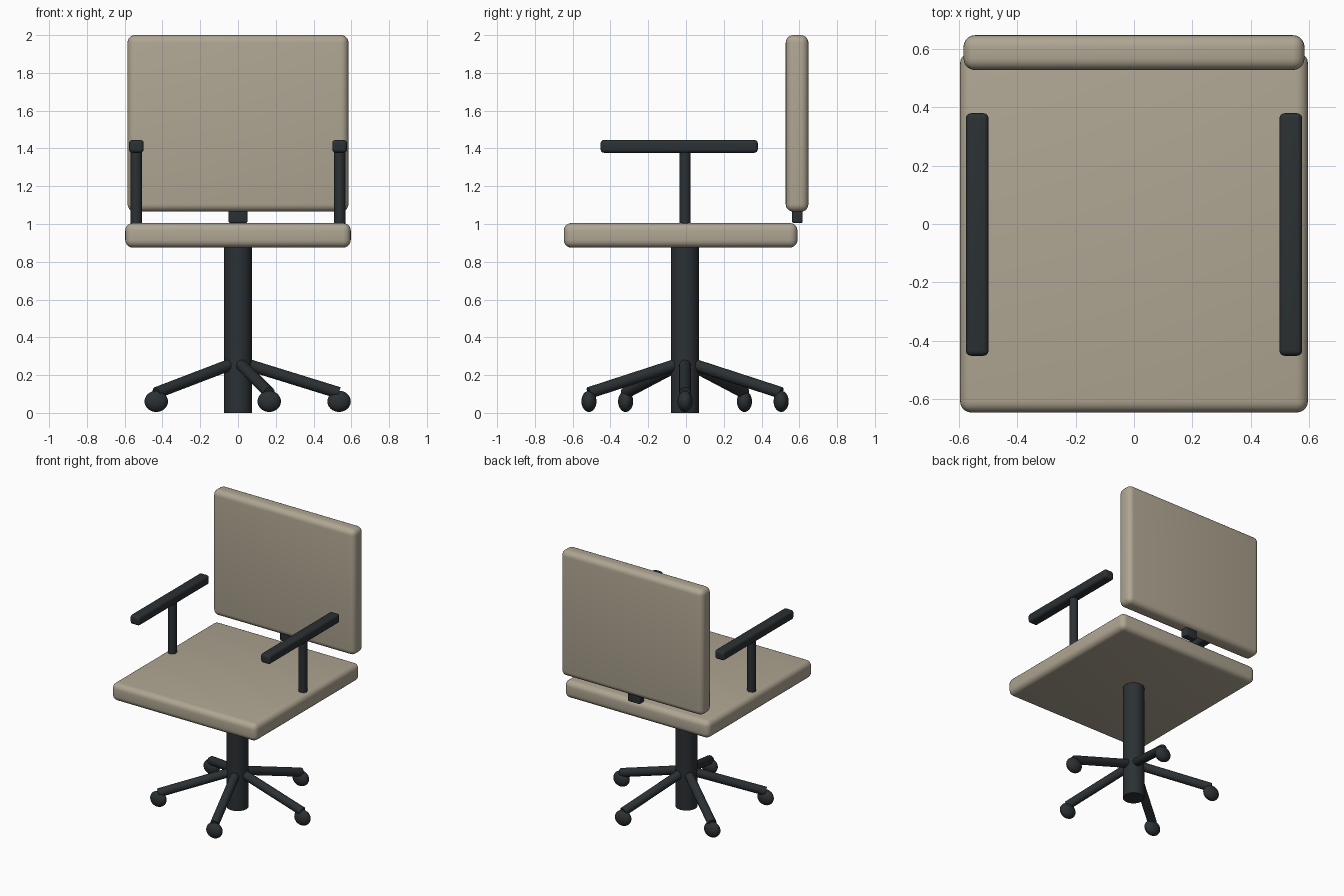
import bpy
from math import sin, cos, radians
from mathutils import Vector

if "Cube" in bpy.data.objects:
    bpy.data.objects.remove(bpy.data.objects["Cube"])


def material(name, color):
    m = bpy.data.materials.new(name)
    m.diffuse_color = color
    m.use_nodes = True
    m.node_tree.nodes["Principled BSDF"].inputs["Base Color"].default_value = m.diffuse_color
    return m


FABRIC = material("beige_fabric", (0.43, 0.38, 0.29, 1))
DARK = material("dark_plastic", (0.024, 0.030, 0.034, 1))
CY = -0.005  # y of the swivel axis


def finish(name, mat):
    o = bpy.context.object
    o.name = name
    o.data.materials.append(mat)
    return o


def rounded_box(name, lo, hi, radius, mat):
    lo, hi = Vector(lo), Vector(hi)
    bpy.ops.mesh.primitive_cube_add(size=1, location=(lo + hi) / 2)
    o = finish(name, mat)
    o.scale = hi - lo
    bpy.ops.object.transform_apply(location=False, rotation=False, scale=True)
    b = o.modifiers.new("bevel", 'BEVEL')
    b.width = radius
    b.segments = 5
    bpy.ops.object.modifier_apply(modifier="bevel")
    bpy.ops.object.shade_smooth_by_angle(angle=radians(35))
    return o


def rod(name, a, b, radius, mat, sides=32):
    a, b = Vector(a), Vector(b)
    d = b - a
    bpy.ops.mesh.primitive_cylinder_add(
        vertices=sides, radius=radius, depth=d.length, location=(a + b) / 2,
        rotation=d.to_track_quat('Z', 'Y').to_euler())
    bpy.ops.object.shade_smooth_by_angle(angle=radians(35))
    return finish(name, mat)


# Cushions and the bracket joining them
rounded_box("seat", (-0.597, -0.647, 0.875), (0.597, 0.59, 1.005), 0.04, FABRIC)
rounded_box("backrest", (-0.585, 0.528, 1.065), (0.585, 0.648, 2.0), 0.04, FABRIC)
rounded_box("back_bracket", (-0.05, 0.562, 1.005), (0.05, 0.618, 1.10), 0.01, DARK)

# Armrests on posts
for side, s in (("left", -1), ("right", 1)):
    x = 0.538 * s
    rod(side + "_arm_post", (x, CY, 0.99), (x, CY, 1.40), 0.03, DARK)
    rounded_box(side + "_arm_pad", (x - 0.039, -0.452, 1.377),
                (x + 0.039, 0.38, 1.445), 0.018, DARK)

# Central column
rod("column", (0, CY, 0), (0, CY, 0.89), 0.074, DARK, 48)

# Five-spoke base with casters
for i in range(5):
    a = radians(72 * i)
    c, s = cos(a), sin(a)
    rod(f"base_leg_{i + 1}", (0.03 * c, CY + 0.03 * s, 0.262),
        (0.534 * c, CY + 0.534 * s, 0.106), 0.031, DARK, 24)
    bpy.ops.mesh.primitive_uv_sphere_add(
        segments=32, ring_count=16, radius=1,
        location=(0.535 * c, CY + 0.535 * s, 0.061))
    w = finish(f"caster_{i + 1}", DARK)
    w.scale = (0.062, 0.04, 0.056)
    bpy.ops.object.transform_apply(location=False, rotation=False, scale=True)
    bpy.ops.object.shade_smooth()
